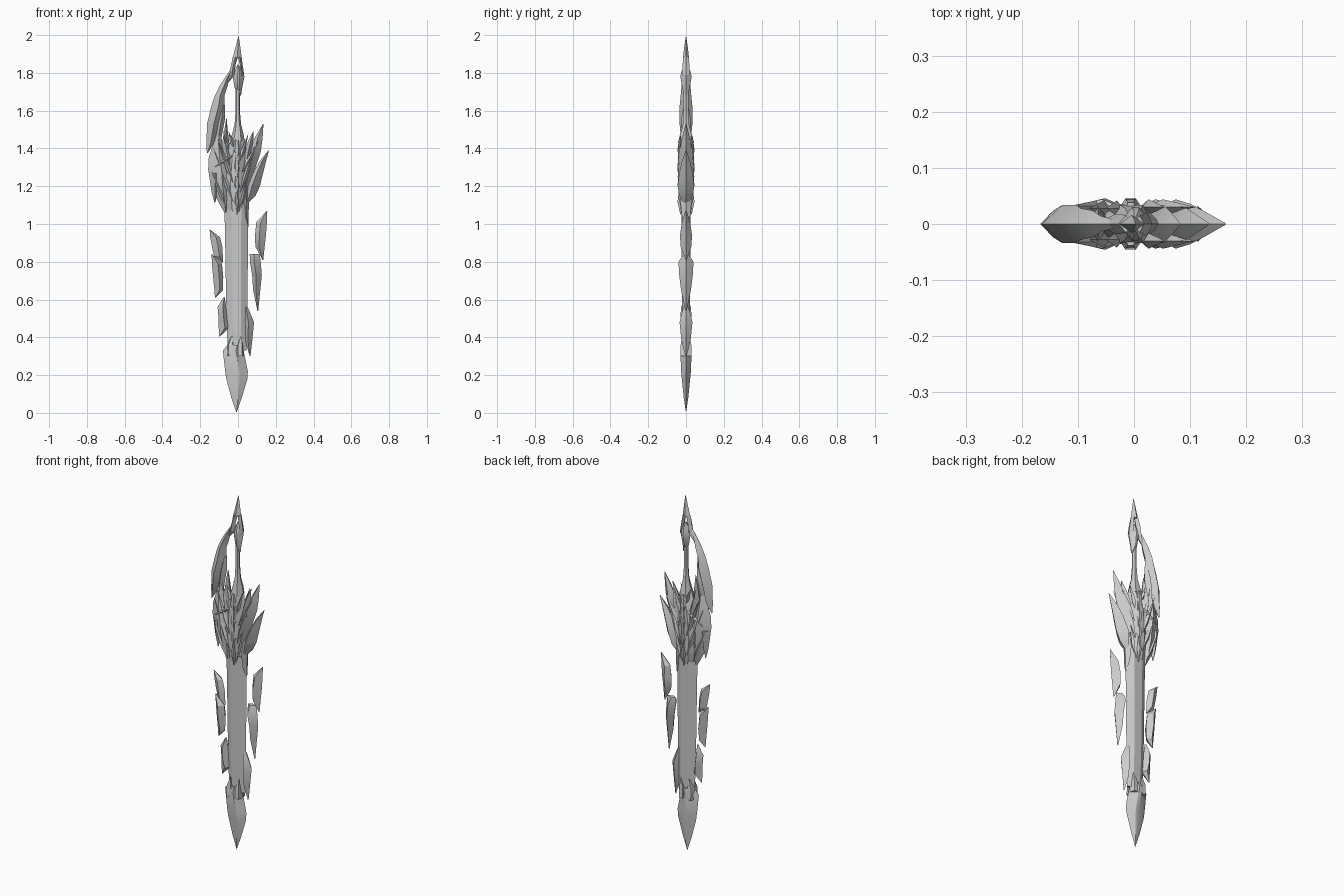
import bpy, bmesh, math
from mathutils import Vector

steel = bpy.data.materials.new("pale grey steel")
steel.diffuse_color = (0.6, 0.6, 0.6, 1)


def finish(name, bm):
    bmesh.ops.remove_doubles(bm, verts=bm.verts, dist=0.0004)
    bmesh.ops.recalc_face_normals(bm, faces=bm.faces)
    me = bpy.data.meshes.new(name)
    bm.to_mesh(me)
    bm.free()
    me.materials.append(steel)
    ob = bpy.data.objects.new(name, me)
    bpy.context.collection.objects.link(ob)
    bpy.ops.object.select_all(action='DESELECT')
    ob.select_set(True)
    bpy.context.view_layer.objects.active = ob
    bpy.ops.object.shade_smooth_by_angle(angle=math.radians(25))
    return ob


def loft(name, rows, ridge=0.5, flat=0.0):
    """Rows are (z, left, right, half depth); a diamond or flat-topped section."""
    bm = bmesh.new()
    rings = []
    for z, l, r, d in rows:
        w = r - l
        m = l + w * ridge
        a, b = m - w * flat, m + w * flat
        pts = [(l, 0), (a, -d), (b, -d), (r, 0), (b, d), (a, d)]
        if flat == 0:
            pts = [(l, 0), (m, -d), (r, 0), (m, d)]
        rings.append([bm.verts.new((x, y, z)) for x, y in pts])
    n = len(rings[0])
    for p, q in zip(rings, rings[1:]):
        for i in range(n):
            j = (i + 1) % n
            bm.faces.new((p[i], p[j], q[j], q[i]))
    bm.faces.new(rings[0])
    bm.faces.new(rings[-1])
    return finish(name, bm)


def spikes(name, specs):
    """Pointed slivers (x0, z0, x1, z1, width, y) on both front and back."""
    bm = bmesh.new()
    for x0, z0, x1, z1, w, y in specs:
        a, b = Vector((x0, 0, z0)), Vector((x1, 0, z1))
        t = (b - a).normalized()
        side = Vector((-t.z, 0, t.x)) * w
        c = a.lerp(b, 0.35)
        for s in (-1, 1):
            base, up = Vector((0, s * (y - 0.012), 0)), Vector((0, s * 0.014, 0))
            ring = [bm.verts.new(c + base + o) for o in (side, up, -side, -up)]
            ends = [bm.verts.new(a + base), bm.verts.new(b + base)]
            for e in ends:
                for i in range(4):
                    bm.faces.new((e, ring[i], ring[(i + 1) % 4]))
    return finish(name, bm)


# Blade and point
loft("blade", [(0.33, -0.055, 0.045, 0.018), (0.6, -0.063, 0.05, 0.022),
               (0.9, -0.068, 0.053, 0.024), (1.1, -0.072, 0.056, 0.025)], 0.5, 0.2)
loft("blade_point", [(0, -0.008, -0.008, 0), (0.08, -0.035, 0.02, 0.012),
                     (0.18, -0.062, 0.05, 0.022), (0.22, -0.068, 0.052, 0.026),
                     (0.33, -0.08, 0.03, 0.03), (0.36, -0.055, 0.027, 0.028)], 0.55, 0.08)
for i, (x, w, z) in enumerate([(-0.038, 0.02, 0.41), (0.012, 0.018, 0.41)]):
    loft(f"point_tooth_{i}", [(0.3, x - w, x + w, 0.03), (0.36, x - w, x + w * 0.9, 0.028),
                              (z, x + 0.004, x + 0.008, 0.02)], 0.5, 0.3)

# Floating shards on the left edge
loft("left_shard_upper", [(0.97, -0.15, -0.148, 0.004), (0.93, -0.147, -0.095, 0.02),
                          (0.88, -0.138, -0.083, 0.026), (0.83, -0.127, -0.08, 0.022),
                          (0.795, -0.085, -0.078, 0.005)], 0.6)
loft("left_shard_middle", [(0.84, -0.14, -0.137, 0.005), (0.79, -0.138, -0.085, 0.03),
                           (0.72, -0.132, -0.078, 0.034), (0.65, -0.125, -0.08, 0.022),
                           (0.61, -0.122, -0.118, 0.003)], 0.6)
loft("left_shard_lower", [(0.61, -0.078, -0.07, 0.006), (0.56, -0.108, -0.063, 0.026),
                          (0.5, -0.103, -0.057, 0.03), (0.45, -0.102, -0.048, 0.02),
                          (0.405, -0.1, -0.095, 0.003)], 0.6)

# Floating shards on the right edge
loft("right_shard_upper", [(1.07, 0.153, 0.155, 0.003), (1.01, 0.097, 0.153, 0.022),
                           (0.94, 0.09, 0.148, 0.032), (0.88, 0.092, 0.141, 0.028),
                           (0.81, 0.13, 0.134, 0.003)], 0.4)
loft("right_shard_middle", [(0.84, 0.062, 0.115, 0.012), (0.8, 0.063, 0.12, 0.04),
                            (0.73, 0.075, 0.126, 0.036), (0.65, 0.08, 0.118, 0.026),
                            (0.54, 0.103, 0.107, 0.003)], 0.4)
loft("right_shard_lower", [(0.57, 0.04, 0.046, 0.006), (0.54, 0.035, 0.06, 0.02),
                           (0.48, 0.035, 0.085, 0.034), (0.38, 0.038, 0.075, 0.024),
                           (0.3, 0.062, 0.066, 0.003)], 0.4)

# Guard core, with stacked crest plates along its middle
loft("guard_core", [(1.03, -0.03, 0.02, 0.02), (1.08, -0.075, 0.05, 0.028),
                    (1.2, -0.09, 0.05, 0.034), (1.35, -0.075, 0.05, 0.036),
                    (1.44, -0.04, 0.04, 0.034), (1.48, -0.02, 0.02, 0.02)], 0.5, 0.15)
for i, (z, h, w) in enumerate([(1.08, 0.09, 0.024), (1.17, 0.09, 0.03),
                               (1.26, 0.1, 0.034), (1.35, 0.1, 0.04)]):
    loft(f"crest_plate_{i}", [(z - 0.03, -0.008, -0.004, 0.03), (z + h * 0.4, -w - 0.006, w - 0.006, 0.045),
                              (z + h, -w * 0.5 - 0.006, w * 0.5 - 0.006, 0.038)], 0.5, 0.12)
loft("guard_hook", [(0.99, 0.05, 0.056, 0.006), (1.04, 0.035, 0.056, 0.022),
                    (1.12, 0.025, 0.058, 0.03), (1.2, 0.03, 0.06, 0.02)])

# Left wing of the guard and the crescent rising to the pommel
loft("left_wing", [(1.06, -0.072, -0.06, 0.01), (1.11, -0.1, -0.05, 0.026),
                   (1.2, -0.143, -0.04, 0.036), (1.29, -0.158, -0.04, 0.038),
                   (1.35, -0.155, -0.06, 0.034), (1.43, -0.13, -0.085, 0.024),
                   (1.53, -0.095, -0.09, 0.004)], 0.6)
loft("left_wing_barb", [(1.11, -0.124, -0.122, 0.003), (1.17, -0.14, -0.105, 0.02),
                        (1.27, -0.155, -0.09, 0.03)])
loft("crescent", [(1.375, -0.165, -0.16, 0.004), (1.43, -0.167, -0.125, 0.024),
                  (1.53, -0.164, -0.098, 0.034), (1.62, -0.142, -0.072, 0.034),
                  (1.68, -0.122, -0.072, 0.028), (1.73, -0.098, -0.055, 0.024),
                  (1.77, -0.072, -0.048, 0.014), (1.81, -0.045, -0.03, 0.008)], 0.55)
loft("crescent_tooth", [(1.4, -0.1, -0.098, 0.003), (1.47, -0.118, -0.085, 0.02),
                        (1.56, -0.105, -0.068, 0.026), (1.63, -0.085, -0.068, 0.01)])
loft("inner_left_feather", [(1.3, -0.08, -0.04, 0.03), (1.42, -0.085, -0.045, 0.035),
                            (1.5, -0.072, -0.055, 0.018), (1.56, -0.062, -0.06, 0.002)])

# Right wings of the guard
loft("right_wing_outer", [(1.1, 0.035, 0.045, 0.01), (1.15, 0.04, 0.093, 0.036),
                          (1.2, 0.046, 0.116, 0.044), (1.27, 0.078, 0.133, 0.036),
                          (1.33, 0.113, 0.148, 0.022), (1.39, 0.161, 0.164, 0.002)], 0.4)
loft("right_wing_middle", [(1.2, 0.03, 0.06, 0.03), (1.3, 0.045, 0.093, 0.036),
                           (1.38, 0.062, 0.12, 0.034), (1.45, 0.085, 0.13, 0.022),
                           (1.53, 0.132, 0.135, 0.002)], 0.4)
loft("right_wing_inner", [(1.28, 0.02, 0.055, 0.034), (1.38, 0.035, 0.072, 0.034),
                          (1.43, 0.05, 0.08, 0.022), (1.49, 0.08, 0.083, 0.002)])

# Raised feather ridges over the guard
spikes("guard_ridges", [
    (-0.02, 1.1, -0.13, 1.4, 0.014, 0.04), (-0.02, 1.2, -0.11, 1.46, 0.013, 0.044),
    (-0.02, 1.37, -0.125, 1.3, 0.012, 0.042), (-0.04, 1.28, -0.08, 1.5, 0.012, 0.04),
    (-0.06, 1.08, -0.14, 1.28, 0.013, 0.034), (0.01, 1.16, 0.09, 1.42, 0.012, 0.042),
    (0.02, 1.27, 0.11, 1.44, 0.012, 0.042), (0.01, 1.33, 0.055, 1.48, 0.012, 0.042),
    (-0.02, 1.4, -0.05, 1.49, 0.012, 0.04), (0.015, 1.08, 0.05, 1.26, 0.01, 0.038)])

# Grip with flared base and collar
loft("grip", [(1.44, -0.045, 0.036, 0.034), (1.48, -0.03, 0.028, 0.028),
              (1.53, -0.018, 0.016, 0.016), (1.6, -0.013, 0.01, 0.012),
              (1.7, -0.013, 0.01, 0.012), (1.78, -0.016, 0.012, 0.014)], 0.5, 0.25)
loft("grip_collar", [(1.68, 0.012, 0.016, 0.006), (1.72, -0.018, 0.022, 0.02),
                     (1.78, -0.028, 0.034, 0.03), (1.81, -0.018, 0.026, 0.024),
                     (1.845, -0.002, 0.002, 0.006)], 0.5, 0.1)

# Pommel spike split into two prongs around a small opening
loft("pommel_spike", [(2.0, 0.003, 0.003, 0), (1.94, -0.012, 0.012, 0.009),
                      (1.88, -0.028, 0.02, 0.016)])
loft("pommel_left_prong", [(1.885, -0.028, 0.0, 0.015), (1.84, -0.036, -0.014, 0.018),
                           (1.79, -0.05, -0.016, 0.018), (1.74, -0.064, -0.058, 0.004)])
loft("pommel_right_prong", [(1.885, 0.0, 0.019, 0.015), (1.84, 0.01, 0.025, 0.018),
                            (1.79, 0.012, 0.033, 0.022), (1.76, 0.018, 0.022, 0.004)])
